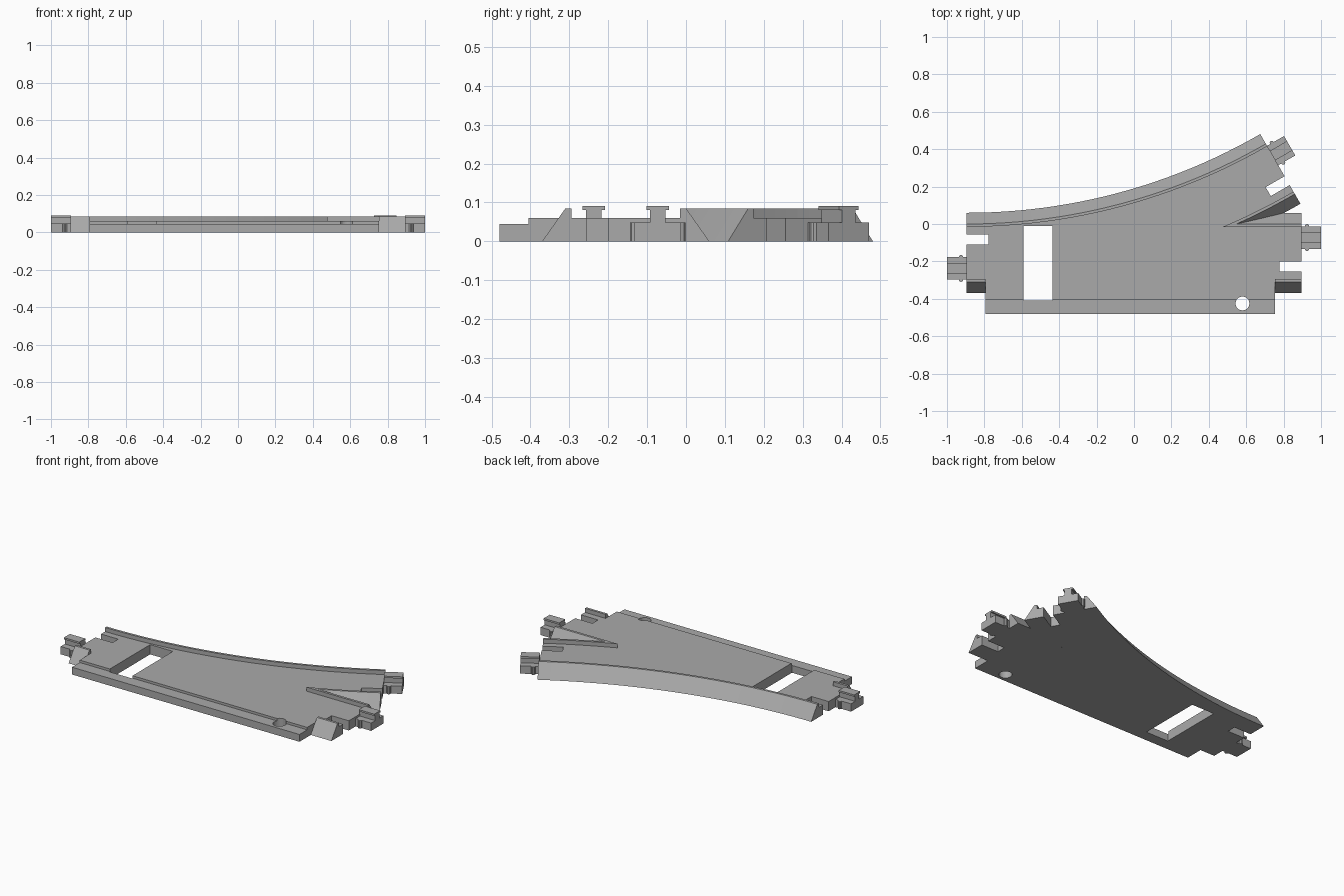
import bpy, bmesh, math
from mathutils import Matrix, Vector

cube = bpy.data.objects.get("Cube")
if cube:
    bpy.data.objects.remove(cube, do_unlink=True)

grey = bpy.data.materials.new("light_grey")
grey.use_nodes = True
GREY = (0.40, 0.40, 0.40, 1)
grey.diffuse_color = GREY
grey.node_tree.nodes["Principled BSDF"].inputs["Base Color"].default_value = GREY

END, R = 0.895, 3.2              # half length of the straight, curve radius at rail edge
BED, RAIL, LEDGE = 0.06, 0.085, 0.045
INNER, OUTER = -0.015, -0.295    # inner faces of the two rails
TURN = math.radians(30)


def move(x, y=0, z=0):
    return Matrix.Translation((x, y, z))


def on_curve(angle):
    """Frame at an angle along the branch; local y is the offset across the track."""
    return move(-END, R) @ Matrix.Rotation(angle, 4, "Z") @ move(0, -R)


def arc(a, b, n):
    return [on_curve(a + (b - a) * i / n) for i in range(n + 1)]


def finish(name, bm):
    bmesh.ops.recalc_face_normals(bm, faces=bm.faces)
    mesh = bpy.data.meshes.new(name)
    bm.to_mesh(mesh)
    bm.free()
    mesh.materials.append(grey)
    obj = bpy.data.objects.new(name, mesh)
    bpy.context.collection.objects.link(obj)
    return obj


def prism(name, outline, z0, z1, frame=Matrix()):
    bm = bmesh.new()
    face = bm.faces.new([bm.verts.new(frame @ Vector((x, y, z0))) for x, y in outline])
    top = bmesh.ops.extrude_face_region(bm, geom=[face])["geom"]
    verts = [v for v in top if isinstance(v, bmesh.types.BMVert)]
    bmesh.ops.translate(bm, verts=verts, vec=(0, 0, z1 - z0))
    return finish(name, bm)


def rect(x0, x1, y0, y1):
    return [(x0, y0), (x1, y0), (x1, y1), (x0, y1)]


def circle(x, y, r, n=16):
    return [(x + r * math.cos(math.tau * i / n), y + r * math.sin(math.tau * i / n))
            for i in range(n)]


def sweep(name, profile, frames, clip=None):
    """Loft a (y, z) profile through frames, optionally cut by a plane (point, normal)."""
    bm = bmesh.new()
    rings = [[bm.verts.new(f @ Vector((0, y, z))) for y, z in profile] for f in frames]
    n = len(profile)
    for a, b in zip(rings, rings[1:]):
        for i in range(n):
            j = (i + 1) % n
            bm.faces.new((a[i], a[j], b[j], b[i]))
    bm.faces.new(rings[0])
    bm.faces.new(rings[-1])
    if clip:
        bmesh.ops.bisect_plane(bm, geom=bm.verts[:] + bm.edges[:] + bm.faces[:],
                               plane_co=clip[0], plane_no=clip[1], clear_inner=True)
        bmesh.ops.holes_fill(bm, edges=bm.edges[:])
    return finish(name, bm)


# Track ends share one layout: a socket notch beside a plug
ends = {"straight": move(END), "branch": on_curve(TURN),
        "entry": move(-END, INNER + OUTER) @ Matrix.Rotation(math.pi, 4, "Z")}


def end_outline(key):
    pts = [(0, OUTER), (0, -0.255), (-0.117, -0.255), (-0.117, -0.2), (0, -0.2), (0, INNER)]
    return [(ends[key] @ Vector((x, y, 0))).xy for x, y in pts]


# Roadbed, with the fork cut out between the two routes
fork = math.acos((R - INNER) / (R - OUTER))
tip = on_curve(fork) @ Vector((0, OUTER, 0))
inside = [(f @ Vector((0, OUTER, 0))).xy for f in arc(fork, TURN, 8)[:-1]]
outside = [(f @ Vector((0, INNER, 0))).xy for f in reversed(arc(0, TURN, 24)[1:-1])]
bed = prism("roadbed", [(-0.795, -0.405), (0.755, -0.405), (0.755, OUTER)]
            + end_outline("straight") + inside + end_outline("branch") + outside
            + end_outline("entry") + [(-0.795, OUTER)], 0, BED)

# Low ledge along the front
ledge = prism("front_ledge", rect(-0.795, 0.755, -0.48, -0.405), 0, LEDGE)

# Openings through the bed and ledge
cutters = [prism("slot_cutter", rect(-0.59, -0.435, -0.41, -0.012), -0.1, 0.2),
           prism("pin_cutter", circle(0.58, -0.425, 0.037, 24), -0.1, 0.2)]
for obj in (bed, ledge):
    bpy.context.view_layer.objects.active = obj
    for cutter in cutters:
        mod = obj.modifiers.new("opening", "BOOLEAN")
        mod.operation, mod.solver, mod.object = "DIFFERENCE", "EXACT", cutter
        bpy.ops.object.modifier_apply(modifier=mod.name)
for cutter in cutters:
    bpy.data.objects.remove(cutter, do_unlink=True)

# Raised rails with sloping embankments
back = [(0.06, 0), (0, RAIL), (INNER, RAIL), (INNER, 0)]
front = [(INNER + OUTER - y, z) for y, z in back]
sweep("outer_curve_rail", back, arc(0, TURN, 24))
sweep("inner_curve_rail", front, arc(fork - 0.08, TURN, 10), (tip, (0, 1, 0)))
sweep("fork_straight_rail", back, [move(0.38), move(END)],
      (tip, (math.sin(fork), -math.cos(fork), 0)))
sweep("front_rail_left", front, [move(0.755), move(END)])
sweep("front_rail_right", front, [move(-END), move(-0.795)])

# Plugs: block, side nubs and a T-shaped rail on top
for key, frame in ends.items():
    f = frame @ move(0, -0.0725)
    prism(key + "_plug_block", rect(-0.02, 0.105, -0.06, 0.06), 0, 0.048, f)
    prism(key + "_plug_web", rect(-0.001, 0.105, -0.02, 0.02), 0.045, 0.081, f)
    prism(key + "_plug_cap", rect(-0.001, 0.105, -0.029, 0.029), 0.08, 0.091, f)
    for side in (-1, 1):
        prism(key + "_plug_nub", circle(0.03, side * 0.06, 0.012, 10), 0, 0.048, f)
